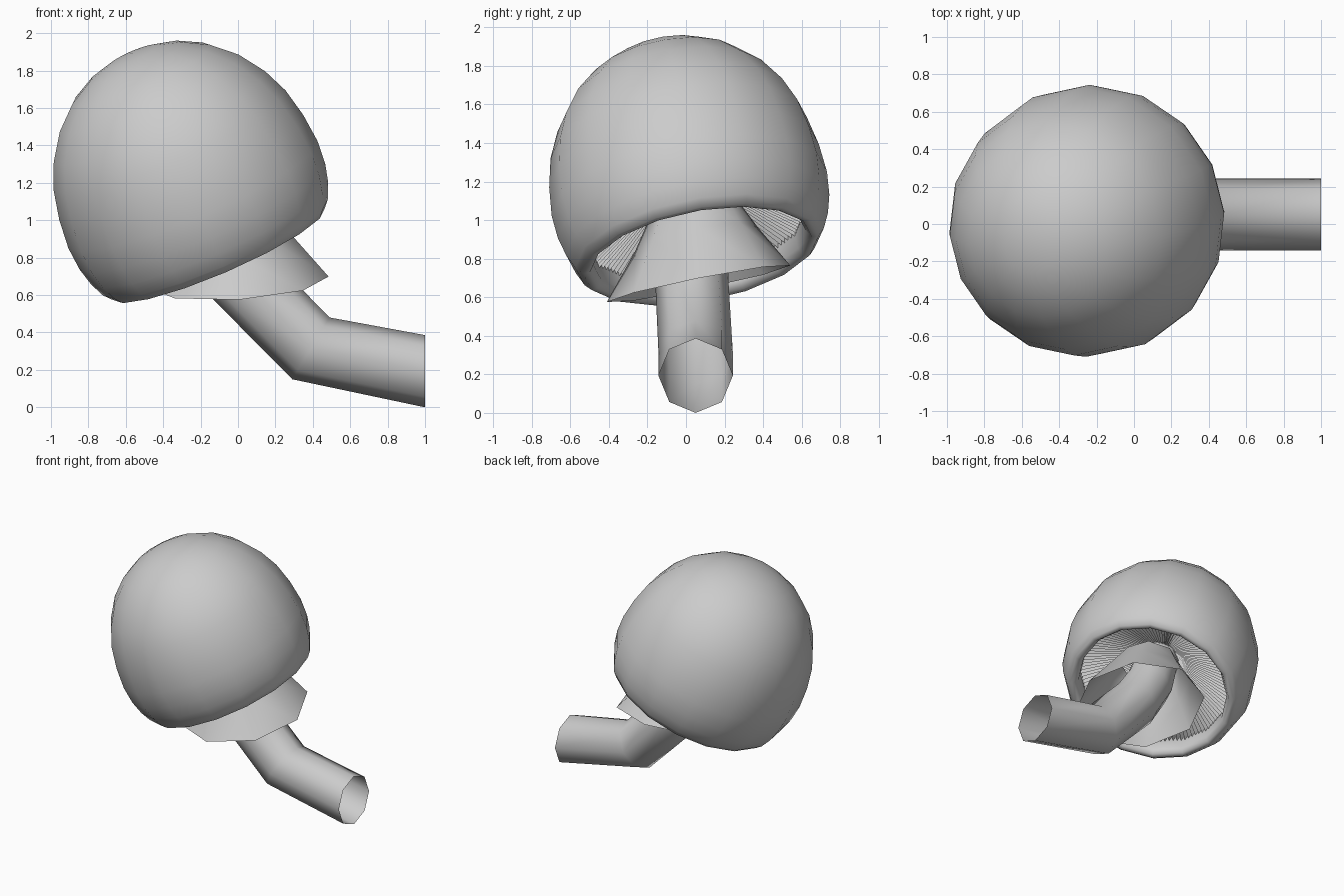
import bpy, bmesh, math
from mathutils import Vector

if "Cube" in bpy.data.objects:
    bpy.data.objects.remove(bpy.data.objects["Cube"])

CAP_CENTRE = Vector((-0.28, 0, 1.228))
CAP_AXIS = Vector((-0.43, -0.19, 1)).normalized()


def ring_points(centre, radius, normal, sides):
    """Points of a tilted polygon; one vertex always lies along y."""
    n = Vector(normal).normalized()
    u = Vector((0, 1, 0)).cross(n).normalized()
    v = n.cross(u)
    pts = []
    for i in range(sides):
        a = 2 * math.pi * i / sides
        pts.append(Vector(centre) + radius * (u * math.cos(a) + v * math.sin(a)))
    return pts


def loft(name, rings, smooth=True, tip=None):
    """Skin a list of point rings; optional tip closes the first ring."""
    bm = bmesh.new()
    loops = [[bm.verts.new(p) for p in ring] for ring in rings]
    count = len(loops[0])
    for a, b in zip(loops, loops[1:]):
        for i in range(count):
            j = (i + 1) % count
            bm.faces.new((a[i], b[i], b[j], a[j]))
    if tip is not None:
        t = bm.verts.new(tip)
        for i in range(count):
            bm.faces.new((t, loops[0][i], loops[0][(i + 1) % count]))
    bmesh.ops.recalc_face_normals(bm, faces=bm.faces)
    mesh = bpy.data.meshes.new(name)
    bm.to_mesh(mesh)
    bm.free()
    obj = bpy.data.objects.new(name, mesh)
    bpy.context.collection.objects.link(obj)
    for p in mesh.polygons:
        p.use_smooth = smooth
    if smooth:
        mesh.set_sharp_from_angle(angle=math.radians(70))
    return obj


# Cap: turned bell with a rounded, inward rolled rim
profile = [(.14, .722), (.265, .685), (.40, .61), (.52, .50), (.615, .36),
           (.675, .22), (.71, .06), (.725, -.10), (.715, -.23), (.69, -.33),
           (.655, -.41), (.62, -.45), (.585, -.45), (.56, -.41), (.56, -.32),
           (.57, -.22)]
loft("cap",
     [ring_points(CAP_CENTRE + CAP_AXIS * h, r, CAP_AXIS, 16) for r, h in profile],
     tip=CAP_CENTRE + CAP_AXIS * .735)

# Gills: pleated underside, pleats deepen toward the rim
PLEATS = 110
gill_rings = []
for radius, height, depth in [(.12, -.05, .01), (.33, -.14, .05), (.56, -.25, .09)]:
    pts = ring_points(CAP_CENTRE + CAP_AXIS * height, radius, CAP_AXIS, PLEATS * 2)
    gill_rings.append([p - CAP_AXIS * depth * (i % 2) for i, p in enumerate(pts)])
loft("gills", gill_rings, smooth=False)

# Skirt: eight-sided flared collar around the stem
loft("skirt", [
    ring_points((-.12, .04, 1.08), .22, (-.3, -.2, 1), 8),
    ring_points((-.07, .055, .90), .325, (-.2, -.2, 1), 8),
    ring_points((0, .065, .67), .485, (-.06, -.2, 1), 8),
])

# Stem: open eight-sided tube bending out to the side
loft("stem", [
    ring_points((1, .05, .193), .193, (1, 0, 0), 8),
    ring_points((.39, .05, .315), .193, (.86, 0, -.52), 8),
    ring_points((.02, .03, .69), .19, (.6, 0, -.8), 8),
    ring_points((-.10, .04, .88), .185, (.45, .1, -.9), 8),
    ring_points((-.21, .02, 1.17), .16, (.4, .18, -.9), 8),
])
